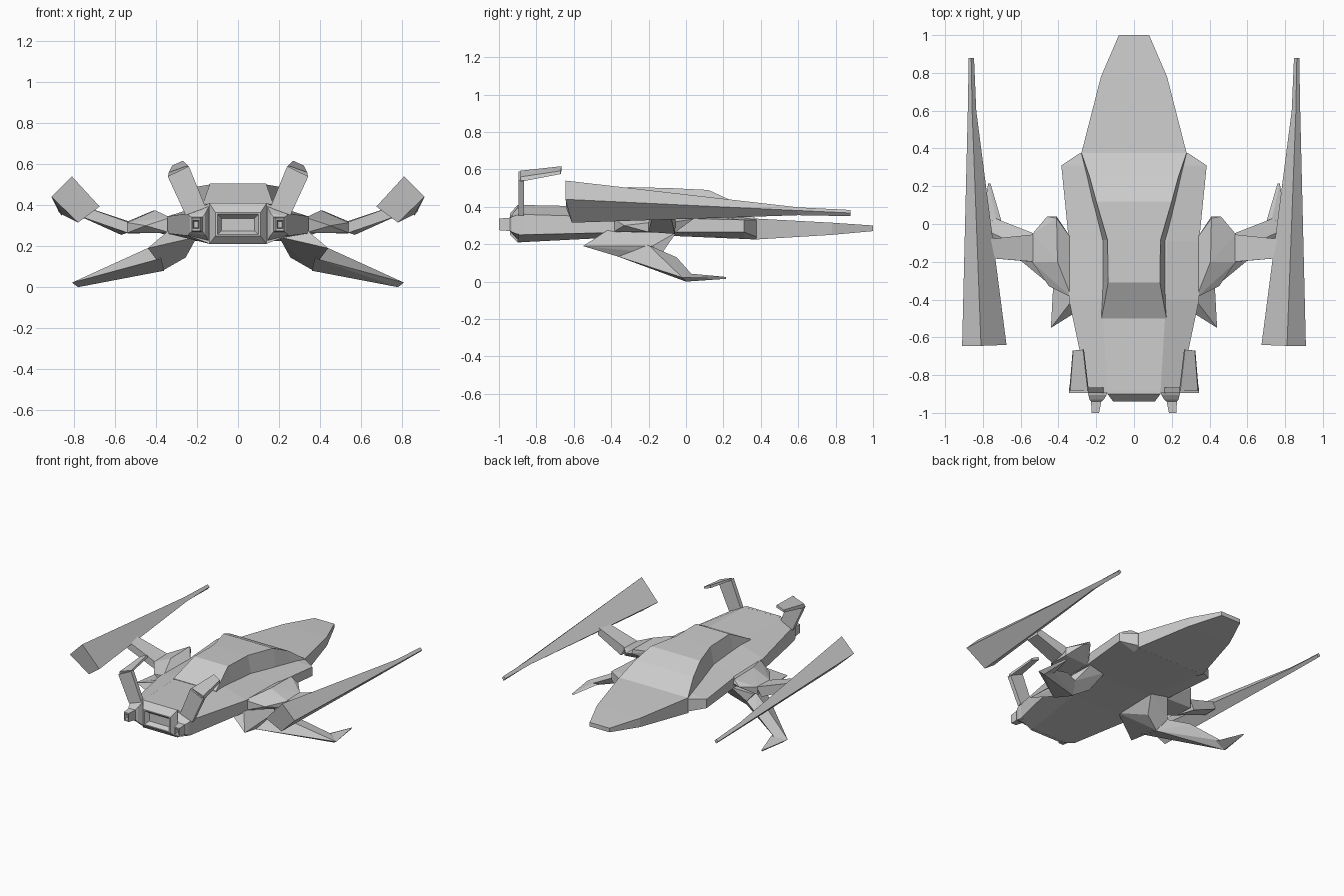
import bpy, bmesh


def finish(name, bm, mirror):
    bmesh.ops.recalc_face_normals(bm, faces=bm.faces)
    me = bpy.data.meshes.new(name)
    bm.to_mesh(me)
    bm.free()
    ob = bpy.data.objects.new(name, me)
    bpy.context.collection.objects.link(ob)
    if mirror:
        m = ob.modifiers.new("Mirror", 'MIRROR')
        m.use_mirror_merge = False
    return ob


def loft(name, rings, mirror=False):
    """Skin equal-length rings of points and cap both ends."""
    bm = bmesh.new()
    vs = [[bm.verts.new(p) for p in r] for r in rings]
    n = len(vs[0])
    for a, b in zip(vs, vs[1:]):
        for i in range(n):
            j = (i + 1) % n
            bm.faces.new((a[i], a[j], b[j], b[i]))
    bm.faces.new(vs[0])
    bm.faces.new(vs[-1])
    return finish(name, bm, mirror)


def chunk(name, pts):
    """Faceted convex block, mirrored to both sides."""
    bm = bmesh.new()
    for p in pts:
        bm.verts.new(p)
    res = bmesh.ops.convex_hull(bm, input=bm.verts[:])
    bmesh.ops.delete(bm, geom=[v for v in bm.verts if not v.link_faces], context='VERTS')
    bmesh.ops.dissolve_limit(bm, angle_limit=0.03, verts=bm.verts[:], edges=bm.edges[:])
    return finish(name, bm, True)


def sym(y, half):
    """Full ring at y from half-profile (x, z) points listed top to bottom."""
    return [(x, y, z) for x, z in half] + [(-x, y, z) for x, z in reversed(half)]


def rect(cx, y, hw, z0, z1):
    return [(cx - hw, y, z0), (cx + hw, y, z0), (cx + hw, y, z1), (cx - hw, y, z1)]


# Main body: ridge, outer top, outer bottom, keel
loft("hull", [
    sym(-.895, [(.14, .41), (.24, .36), (.24, .25), (.135, .21)]),
    sym(-.40, [(.17, .40), (.345, .345), (.345, .262), (.19, .235)]),
    sym(-.09, [(.175, .375), (.345, .34), (.345, .265), (.20, .245)]),
    sym(.31, [(.255, .342), (.385, .33), (.385, .265), (.26, .228)]),
    sym(.376, [(.275, .335), (.285, .33), (.285, .24), (.275, .225)]),
])

# Flat tapering nose
loft("nose", [
    sym(.37, [(.28, .337), (.28, .225)]),
    sym(.78, [(.175, .315), (.175, .25)]),
    sym(1.0, [(.08, .30), (.08, .27)]),
])

# Raised canopy: top edge, base edge
loft("canopy", [
    sym(.376, [(.278, .336), (.28, .33)]),
    sym(.25, [(.235, .43), (.25, .33)]),
    sym(.12, [(.20, .49), (.222, .33)]),
    sym(-.085, [(.14, .50), (.172, .34)]),
    sym(-.31, [(.137, .505), (.172, .36)]),
    sym(-.50, [(.172, .405), (.175, .38)]),
])

# Recessed main exhaust
loft("main_exhaust", [
    rect(0, -.88, .14, .21, .41), rect(0, -.90, .14, .21, .41),
    rect(0, -.94, .11, .25, .365), rect(0, -.94, .10, .257, .357),
    rect(0, -.91, .08, .275, .335)])

# Side thrusters with hollow nozzles
loft("side_thruster", [
    [(.14, -.87, .22), (.245, -.87, .25), (.245, -.87, .36), (.14, -.87, .405)],
    [(.145, -.905, .23), (.242, -.905, .255), (.242, -.905, .355), (.145, -.905, .39)],
    [(.16, -.93, .255), (.235, -.93, .265), (.235, -.93, .347), (.16, -.93, .36)],
    rect(.20, -.94, .027, .27, .342), rect(.205, -1.0, .02, .275, .337),
    rect(.205, -1.0, .014, .285, .327), rect(.205, -.96, .009, .292, .32)], True)

# Leaning tail fins with forward-bent caps
chunk("tail_fin", [(x, y, z) for y in (-.895, -.865)
                   for x, z in ((.255, .35), (.16, .395), (.343, .54), (.24, .59))])
loft("tail_fin_cap", [
    [(.343, -.885, .534), (.24, -.875, .583), (.245, -.885, .593), (.338, -.885, .56),],
    [(.325, -.67, .575), (.265, -.665, .598), (.27, -.665, .617), (.322, -.67, .592)]], True)

# Long tapering cannons: top, outer, bottom, inner corners
loft("cannon", [
    [(.81, -.645, .54), (.91, -.645, .44), (.78, -.61, .315), (.675, -.64, .393)],
    [(.857, .60, .397), (.880, .60, .38), (.860, .60, .355), (.835, .60, .372)],
    [(.862, .88, .383), (.875, .88, .367), (.860, .88, .35), (.847, .88, .368)]], True)

# Upper arms: shoulder block and forearm up to the cannon
chunk("arm_shoulder", [
    (.33, -.08, .335), (.33, -.08, .27), (.33, -.39, .34), (.33, -.39, .265),
    (.41, .04, .35), (.46, .04, .335), (.41, .03, .375), (.405, -.20, .375),
    (.45, -.33, .30), (.54, -.055, .32), (.54, -.20, .315), (.54, -.20, .265),
    (.54, -.06, .262)])
loft("arm_forearm", [
    [(.53, -.055, .32), (.53, -.20, .315), (.54, -.20, .265), (.57, -.06, .255)],
    [(.77, -.08, .40), (.77, -.18, .40), (.77, -.18, .345), (.77, -.08, .345)]], True)

# Lower legs: root with rear spike, swept blade, hooked tip
chunk("leg_root", [
    (.33, -.05, .265), (.20, -.06, .255), (.34, -.42, .275), (.20, -.40, .245),
    (.42, -.18, .19), (.44, -.55, .19), (.36, -.20, .085), (.40, -.13, .15),
    (.255, -.16, .145)])
chunk("leg_blade", [
    (.40, -.13, .15), (.43, -.20, .195), (.36, -.20, .08), (.375, -.38, .14),
    (.53, -.05, .13), (.735, .03, .04), (.81, -.02, .022), (.78, 0, 0)])
chunk("leg_tip", [
    (.73, .03, .042), (.81, -.02, .022), (.78, 0, 0), (.70, .01, .035),
    (.772, .215, .025), (.760, .215, .02), (.768, .215, .015)])
